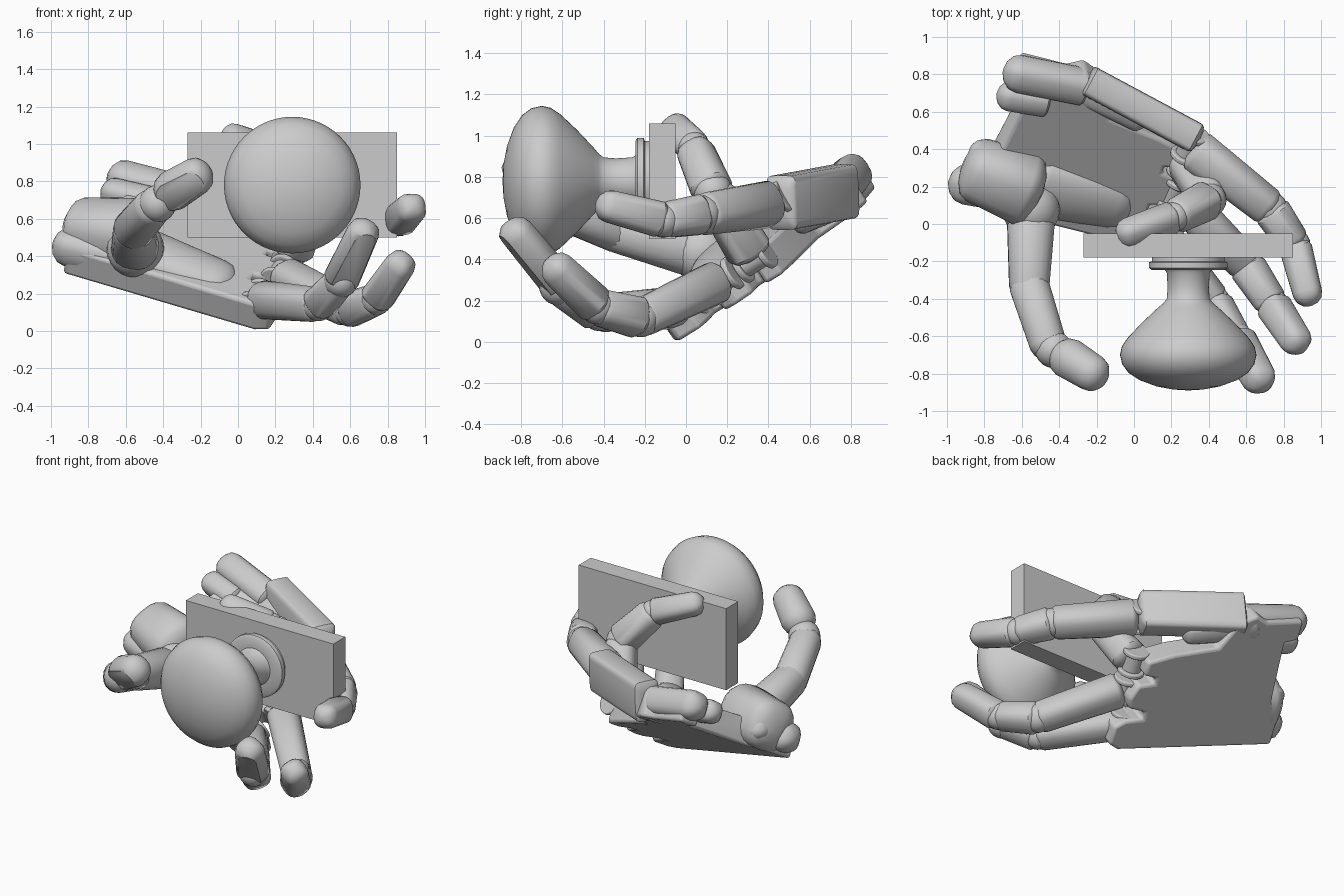
import bpy, bmesh, math
from mathutils import Vector as V

if "Cube" in bpy.data.objects:
    bpy.data.objects.remove(bpy.data.objects["Cube"])

grey = bpy.data.materials.new("light grey")
grey.use_nodes = True
grey.diffuse_color = (0.6, 0.6, 0.6, 1)
grey.node_tree.nodes["Principled BSDF"].inputs["Base Color"].default_value = (0.6, 0.6, 0.6, 1)

# Palm frame: along the fingers, across the palm, out of the palm
A = V((-0.95, 0.2, 0.34))
U = V((0.933, -0.233, -0.276)).normalized()
N = V((0.105, -0.556, 0.824)).normalized()
W = N.cross(U)
Z = V((0, 0, 1))


def palm_point(u, v, n):
    return A + U * u + W * v + N * n


def finish(name, bm, angle=35, bevel=0):
    bmesh.ops.recalc_face_normals(bm, faces=bm.faces)
    mesh = bpy.data.meshes.new(name)
    bm.to_mesh(mesh)
    bm.free()
    obj = bpy.data.objects.new(name, mesh)
    bpy.context.collection.objects.link(obj)
    mesh.materials.append(grey)
    if bevel:
        mod = obj.modifiers.new("rounded edges", "BEVEL")
        mod.width, mod.segments = bevel, 3
    bpy.ops.object.select_all(action="DESELECT")
    obj.select_set(True)
    bpy.context.view_layer.objects.active = obj
    bpy.ops.object.shade_smooth_by_angle(angle=math.radians(angle))
    return obj


def link(name, start, end, r0, r1, flat=1.0, power=2.6, cap0=0.5, cap1=0.8, hint=N, cut=None):
    """Tapered link with a squarish section, rounded ends and an optional flat side."""
    start, end = V(start), V(end)
    axis = (end - start).normalized()
    side = axis.cross(hint).normalized()
    up = side.cross(axis)
    steps = [math.radians(a) for a in (12, 35, 62, 90)]
    rings = [(start - axis * r0 * cap0 * math.cos(a), r0 * math.sin(a)) for a in steps]
    rings += [(end + axis * r1 * cap1 * math.cos(a), r1 * math.sin(a)) for a in reversed(steps)]
    bm, loops = bmesh.new(), []
    for centre, r in rings:
        loop = []
        for i in range(20):
            a = math.tau * i / 20
            c, s = math.cos(a), math.sin(a)
            x = math.copysign(abs(c) ** (2 / power), c) * r
            y = math.copysign(abs(s) ** (2 / power), s) * r * flat
            loop.append(bm.verts.new(centre + side * x + up * y))
        loops.append(loop)
    for a, b in zip(loops, loops[1:]):
        for i in range(20):
            j = (i + 1) % 20
            bm.faces.new((a[i], a[j], b[j], b[i]))
    bm.faces.new(loops[0])
    bm.faces.new(loops[-1])
    if cut:
        normal = V(cut)
        normal = (normal - axis * normal.dot(axis)).normalized()
        res = bmesh.ops.bisect_plane(
            bm, geom=bm.verts[:] + bm.edges[:] + bm.faces[:],
            plane_co=end + normal * r1 * 0.76, plane_no=normal, clear_outer=True)
        edges = [e for e in res["geom_cut"] if isinstance(e, bmesh.types.BMEdge)]
        bmesh.ops.holes_fill(bm, edges=edges, sides=0)
    return finish(name, bm)


def ball(name, centre, r):
    bm = bmesh.new()
    bmesh.ops.create_uvsphere(bm, u_segments=20, v_segments=12, radius=r)
    bmesh.ops.translate(bm, verts=bm.verts, vec=centre)
    return finish(name, bm)


def disc(name, centre, axis, r, depth):
    bm = bmesh.new()
    bmesh.ops.create_cone(bm, cap_ends=True, segments=24, radius1=r, radius2=r, depth=depth)
    rot = Z.rotation_difference(axis).to_matrix()
    bmesh.ops.rotate(bm, verts=bm.verts, matrix=rot)
    bmesh.ops.translate(bm, verts=bm.verts, vec=centre)
    return finish(name, bm, bevel=0.008)


# Mounting plate
bm = bmesh.new()
bmesh.ops.create_cube(bm, size=1)
bmesh.ops.scale(bm, verts=bm.verts, vec=(1.12, 0.13, 0.56))
bmesh.ops.translate(bm, verts=bm.verts, vec=(0.29, -0.115, 0.78))
finish("mounting_plate", bm)

# Knob, neck and collar, turned about the y axis
profile = [(0, -0.89), (0.08, -0.885), (0.17, -0.868), (0.26, -0.835), (0.32, -0.795),
           (0.353, -0.75), (0.365, -0.7), (0.355, -0.655), (0.325, -0.61), (0.25, -0.53),
           (0.165, -0.45), (0.135, -0.425), (0.115, -0.4), (0.11, -0.34), (0.115, -0.26),
           (0.125, -0.245), (0.195, -0.245), (0.21, -0.235), (0.21, -0.205),
           (0.195, -0.2), (0.195, -0.17), (0, -0.17)]
bm = bmesh.new()
verts = [bm.verts.new((0.29 + r, y, 0.78)) for r, y in profile]
edges = [bm.edges.new(p) for p in zip(verts, verts[1:])]
bmesh.ops.spin(bm, geom=verts + edges, cent=(0.29, 0, 0.78), axis=(0, 1, 0),
               angle=math.tau, steps=56, use_duplicate=False)
bmesh.ops.remove_doubles(bm, verts=bm.verts, dist=0.0005)
finish("knob", bm, angle=40)

# Palm slab with knuckle tongues
outline = [(0.02, -0.01), (1.12, -0.01), (1.19, 0.03), (1.19, 0.16), (1.12, 0.2), (1, 0.21),
           (1, 0.26), (1.12, 0.29), (1.14, 0.36), (1.1, 0.46), (0.99, 0.47), (0.99, 0.51),
           (1.08, 0.53), (1.08, 0.63), (0.9, 0.68), (0.6, 0.72), (0.5, 0.9), (0.38, 0.95),
           (0.3, 0.9), (0.04, 0.9), (0.04, 0.76), (0.13, 0.74), (0.1, 0.3), (0.02, 0.2)]
bm = bmesh.new()
face = bm.faces.new([bm.verts.new(palm_point(u, v, -0.03)) for u, v in outline])
top = bmesh.ops.extrude_face_region(bm, geom=[face])["geom"]
bmesh.ops.translate(bm, verts=[g for g in top if isinstance(g, bmesh.types.BMVert)], vec=N * 0.17)
finish("palm", bm, bevel=0.02)

# Wrist prongs
for i, (u, v, r, length) in enumerate([(0.01, 0.08, 0.1, 0.25), (0.03, 0.28, 0.08, 0.25),
                                       (0.04, 0.68, 0.075, 0.2), (0.04, 0.83, 0.095, 0.36)]):
    link(f"wrist_prong_{i + 1}", palm_point(u, v, 0.09), palm_point(u + length, v + 0.02, 0.09),
         r, r, cap0=0.9, cap1=0.3)

# Outer hand block carrying the last finger, with the web below it
link("outer_hand_block", (-0.24, 0.765, 0.73), (0.32, 0.465, 0.675), 0.083, 0.083, flat=1.6,
     power=6, cap0=0.2, cap1=0.4, hint=Z)
link("outer_hand_web", palm_point(0.36, 0.84, 0.05), palm_point(0.75, 0.76, 0.11), 0.09, 0.07,
     power=3)

# Thumb mount, palm pad and thumb
link("thumb_mount", (-0.84, 0.29, 0.54), (-0.58, 0.19, 0.51), 0.165, 0.19, cap0=0.5, cap1=0.5)
link("palm_pad", palm_point(0.4, 0.19, 0.13), palm_point(0.82, 0.18, 0.11), 0.17, 0.13,
     flat=0.5, power=2)
ball("thumb_ball", (-0.55, 0.08, 0.44), 0.155)
link("thumb_base", (-0.55, 0.05, 0.44), (-0.56, -0.33, 0.54), 0.13, 0.108, power=2.2)
link("thumb_middle", (-0.56, -0.33, 0.54), (-0.46, -0.64, 0.66), 0.108, 0.1, power=2.2)
ball("thumb_joint", (-0.43, -0.67, 0.68), 0.1)
link("thumb_tip", (-0.35, -0.72, 0.75), (-0.22, -0.8, 0.83), 0.11, 0.1, power=2.1,
     cap0=0.9, cap1=0.8, cut=(-0.1, -0.9, -0.4))

# Fingers: four joint positions and radii each
fingers = {
    "index": ([(0.1, 0, 0.17), (0.43, -0.42, 0.14), (0.55, -0.62, 0.27), (0.67, -0.83, 0.53)],
              (0.1, 0.092, 0.097), (0.3, -0.9, -0.3)),
    "middle": ([(0.22, 0.17, 0.3), (0.6, -0.22, 0.115), (0.74, -0.43, 0.17), (0.87, -0.63, 0.36)],
               (0.105, 0.097, 0.09), None),
    "ring": ([(0.28, 0.33, 0.4), (0.4, 0.13, 0.73), (0.22, 0.04, 0.94), (-0.04, -0.05, 1.035)],
             (0.11, 0.1, 0.083), None),
    "little": ([(0.3, 0.42, 0.67), (0.73, 0.08, 0.62), (0.86, -0.11, 0.59), (0.93, -0.38, 0.66)],
               (0.11, 0.097, 0.088), None),
}
for name, (points, radii, cut) in fingers.items():
    pts = [V(p) for p in points]
    for k, part in enumerate(("base", "middle", "tip")):
        a, b, r = pts[k], pts[k + 1], radii[k]
        gap = (b - a).normalized() * 0.06
        last = k == 2
        link(f"{name}_{part}", a + gap * (0.9 if k == 0 else 0.4), b - gap * (0.2 if last else 0.5),
             r, r * 0.9, cap0=0.4, cap1=0.9 if last else 0.6, cut=cut if last else None)
        if k:
            ball(f"{name}_{part}_joint", a, r * 0.95)
    # Hinge barrel and two ears at the knuckle
    disc(f"{name}_hinge", pts[0], W, 0.06, 0.16)
    for s in (-1, 1):
        disc(f"{name}_ear_{'outer' if s > 0 else 'inner'}", pts[0] + W * 0.07 * s, W, 0.085, 0.03)
